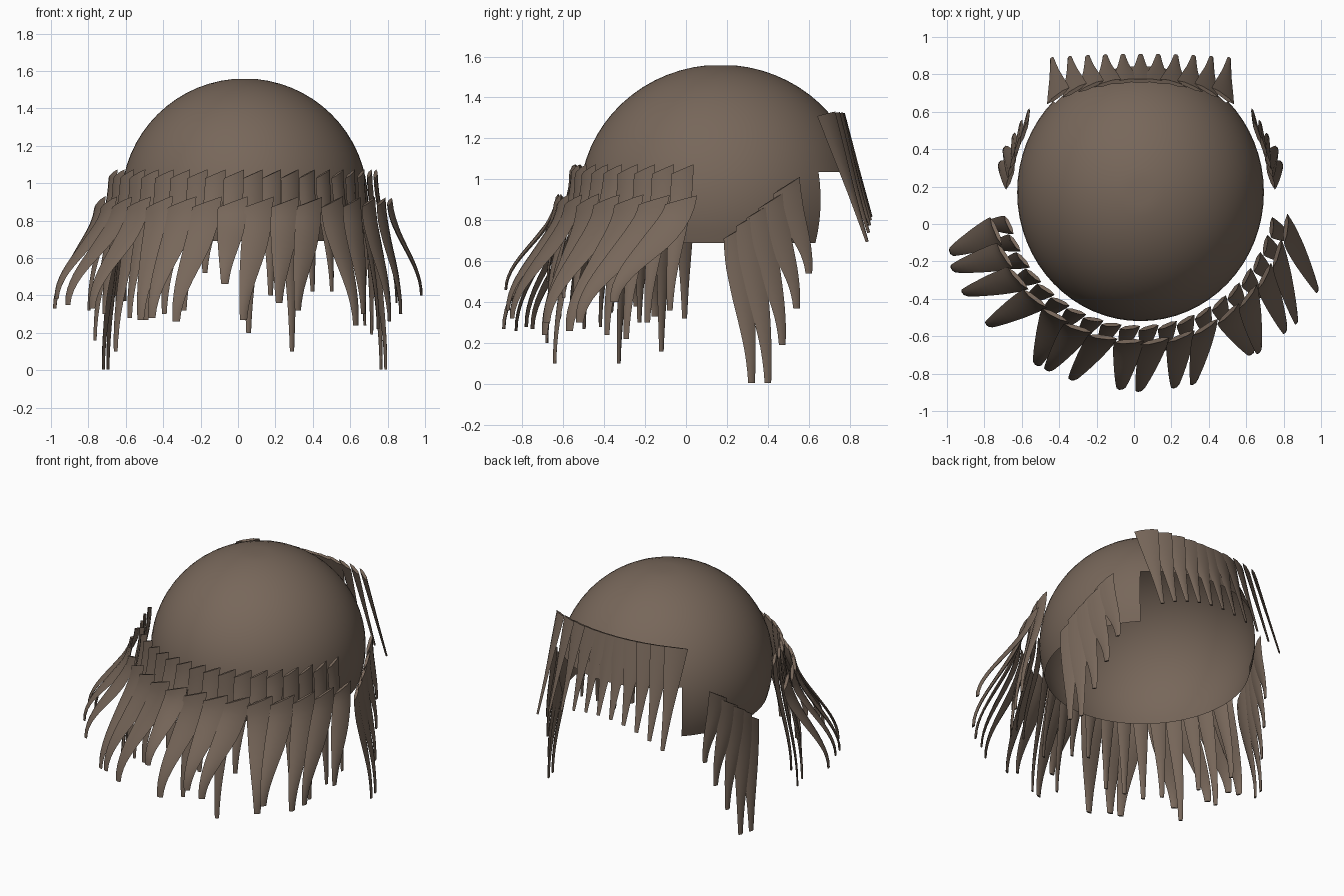
import bpy, bmesh, math
from mathutils import Vector

if "Cube" in bpy.data.objects:
    bpy.data.objects.remove(bpy.data.objects["Cube"])

CX, CY, CZ = 0.035, 0.17, 0.90               # centre of the skull cap
R, YS = 0.66, 1.045                          # radius, and stretch front to back

hair = bpy.data.materials.new("brown hair")
hair.diffuse_color = (0.185, 0.135, 0.102, 1)
hair.use_nodes = True
hair.node_tree.nodes["Principled BSDF"].inputs["Base Color"].default_value = hair.diffuse_color


def finish(name, bm, fix=True):
    if fix:
        bmesh.ops.recalc_face_normals(bm, faces=bm.faces)
    me = bpy.data.meshes.new(name)
    bm.to_mesh(me)
    bm.free()
    me.materials.append(hair)
    ob = bpy.data.objects.new(name, me)
    bpy.context.collection.objects.link(ob)
    bpy.ops.object.select_all(action='DESELECT')
    ob.select_set(True)
    bpy.context.view_layer.objects.active = ob
    bpy.ops.object.shade_smooth_by_angle(angle=math.radians(40))
    return ob


def ring(a, r, z, ys=1):
    a = math.radians(a)
    return Vector((CX + r * math.cos(a), CY + r * ys * math.sin(a), z))


# tapers of a lock: fraction along the length -> fraction of width
WIDE = [(0, 1), (.2, .98), (.4, .84), (.6, .62), (.8, .4), (1, .24)]
SPIKE = [(0, 1), (.2, .82), (.4, .62), (.6, .42), (.8, .28), (1, .16)]


def taper(table, u):
    for (u0, w0), (u1, w1) in zip(table, table[1:]):
        if u <= u1:
            return w0 + (w1 - w0) * (u - u0) / (u1 - u0)
    return table[-1][1]


def lock(bm, base, tip, width, wdir, slope=.3, thick=.012, table=WIDE, curl=True, steps=14):
    """Flat blade hanging from base to tip, S-curved when curl is set."""
    h = base.z - tip.z
    p1, p2 = base.lerp(tip, 1 / 3), base.lerp(tip, 2 / 3)
    if curl:
        p1 = base.lerp(tip, .08) + Vector((0, 0, -.30 * h))
        p2 = tip + Vector((0, 0, .36 * h))
    wdir = wdir.normalized()
    rings = []
    for i in range(steps + 1):
        u = i / steps
        v = 1 - u
        p = base * v**3 + p1 * 3*v*v*u + p2 * 3*v*u*u + tip * u**3
        t = ((p1 - base) * v*v + (p2 - p1) * 2*v*u + (tip - p2) * u*u).normalized()
        w = (wdir - t * wdir.dot(t)).normalized()
        n = t.cross(w)
        hw = width / 2 * taper(table, u)
        th = thick * (.45 + .55 * taper(table, u))
        up = Vector((0, 0, slope * hw * max(0, 1 - 3 * u)))
        rings.append([bm.verts.new(p + (w * hw + up) * a + n * th * b) for a, b in
                      ((-1, 0), (-.45, .8), (.45, .8), (1, 0), (.45, -.8), (-.45, -.8))])
    for r0, r1 in zip(rings, rings[1:]):
        for k in range(6):
            j = (k + 1) % 6
            bm.faces.new((r0[k], r0[j], r1[j], r1[k]))
    bm.faces.new(rings[0])
    bm.faces.new(rings[-1])


def shingle(a, tilt):
    """Sideways direction at angle a, turned so neighbouring locks overlap."""
    a = math.radians(a + 90 + tilt)
    return Vector((math.cos(a), math.sin(a), 0))


# skull cap: dome with an opening for the face on the +y side
bm = bmesh.new()
SEG, CUT, z_low, z_brow = 64, 8, 0.69, 1.035
levels = [z_low + (z_brow - z_low) * i / 6 for i in range(7)]
e0 = math.asin((z_brow - CZ) / R)
levels += [CZ + R * math.sin(e0 + (math.pi / 2 - e0) * i / 14) for i in range(1, 14)]
grid = []
for z in levels:
    r = math.sqrt(R * R - (z - CZ) ** 2)
    grid.append([bm.verts.new(ring(90 + 360 * s / SEG, r, z, YS)) for s in range(SEG)])
top = bm.verts.new((CX, CY, CZ + R - .005))
for i in range(len(grid) - 1):
    for s in range(SEG):
        if i < 6 and (s < CUT or s >= SEG - CUT):
            continue
        j = (s + 1) % SEG
        bm.faces.new((grid[i][s], grid[i][j], grid[i + 1][j], grid[i + 1][s]))
for s in range(SEG):
    bm.faces.new((grid[-1][s], grid[-1][(s + 1) % SEG], top))
bmesh.ops.delete(bm, geom=[v for v in bm.verts if not v.link_faces], context='VERTS')
finish("skull_cap", bm, False)

# upper row: straighter locks hanging beneath the outer row
bm = bmesh.new()
tip_z = [.32, .16, .3, .1, .28, .27, .3, .32, .52, .5, .2, .4,
         .1, .42, .42, .5, .24, .22, .3, .36]
for i, tz in enumerate(tip_z):
    a = 194 + 151 * i / (len(tip_z) - 1)
    lock(bm, ring(a, .725, 1.05), ring(a - 2, .85, tz), .11, shingle(a, 12), .45)
finish("upper_hair_row", bm)

# outer row: wide locks flaring outward
bm = bmesh.new()
tips = [(-.98, -.15, .33), (-.97, -.24, .38), (-.91, -.37, .35), (-.78, -.54, .33),
        (-.52, -.75, .27), (-.46, -.78, .28), (-.33, -.83, .26), (-.07, -.88, .46),
        (.03, -.89, .27), (.22, -.87, .36), (.32, -.85, .32), (.63, -.69, .24),
        (.67, -.68, .3), (.81, -.57, .26), (.87, -.52, .3), (.98, -.35, .4)]
for i, t in enumerate(tips):
    a = 195 + 151 * i / (len(tips) - 1)
    lock(bm, ring(a, .80, .90), Vector(t), .16, shingle(a, 8), .4, .013)
finish("outer_hair_row", bm)

# side locks: mirrored pairs in front of the ears
bm = bmesh.new()
side = [(.49, .97, .60, .54, .60), (.42, .90, .54, .37, .64), (.36, .85, .47, .19, .68),
        (.31, .81, .40, .005, .73), (.25, .75, .32, .005, .755)]
for y0, z0, y1, z1, x1 in side:
    x0 = math.sqrt(.70 ** 2 - (y0 - CY) ** 2)
    for m in (-1, 1):
        lock(bm, Vector((CX + m * x0, y0, z0)), Vector((CX + m * x1, y1, z1)), .14,
             Vector((-m * .35, 1, 0)), .55)
finish("side_locks", bm)

# fringe: straight spikes that dip into the dome and emerge below its edge
bm = bmesh.new()
for i in range(11):
    d = i - 5
    lock(bm, Vector((CX + d * .088, .765 - .0032 * d * d, 1.32)),
         Vector((CX + d * .095, .905 - .0008 * d * d, .82 - .005 * d * d)),
         .15, Vector((1, -.16 * d, 0)), 0, .012, SPIKE, False)
finish("fringe", bm)
